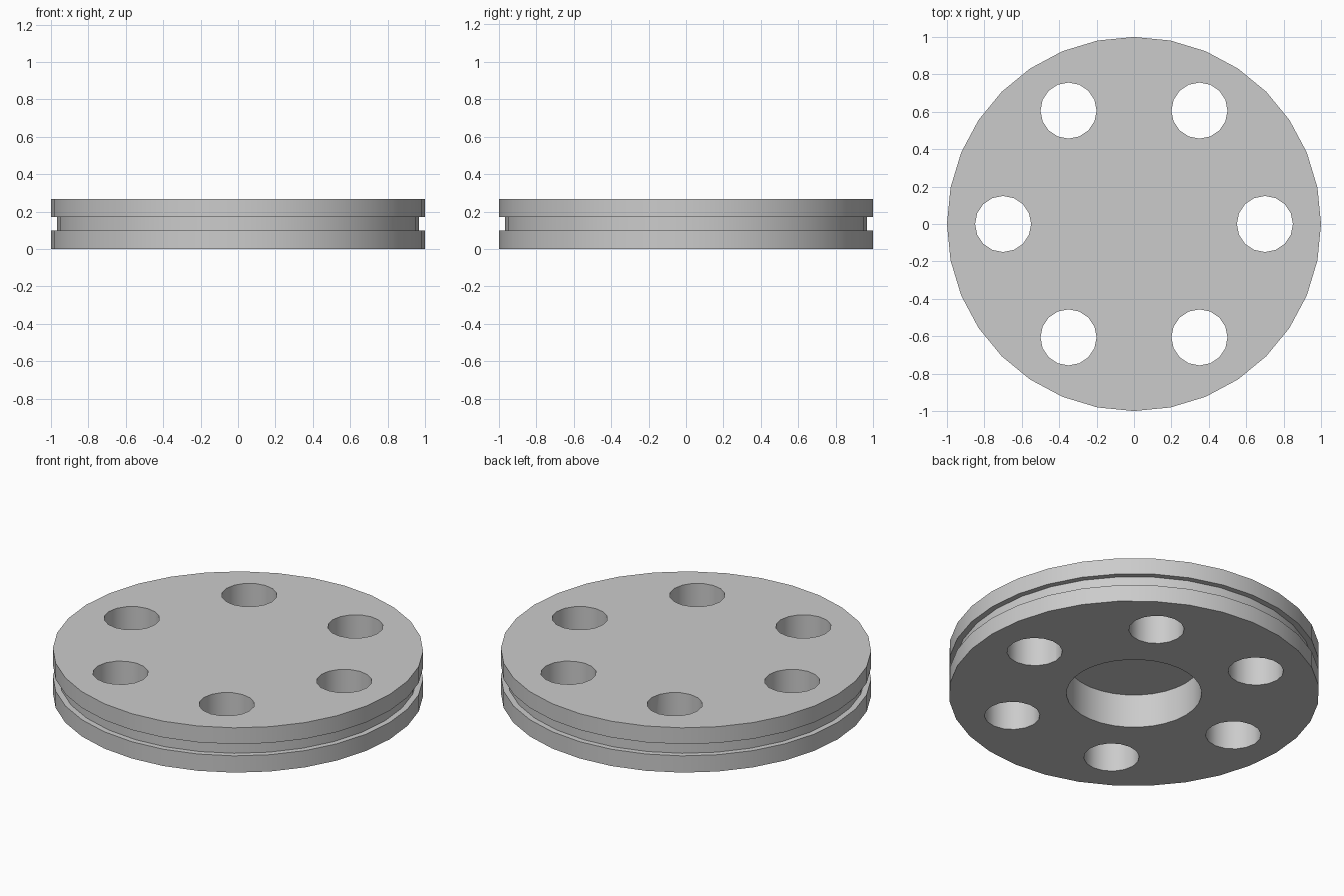
import bpy, math

cube = bpy.data.objects.get("Cube")
if cube:
    bpy.data.objects.remove(cube, do_unlink=True)

HEIGHT = 0.267

grey = bpy.data.materials.new("light_grey")
grey.use_nodes = True
colour = (0.6, 0.6, 0.6, 1)
grey.diffuse_color = colour
grey.node_tree.nodes["Principled BSDF"].inputs["Base Color"].default_value = colour


def revolve(name, profile, sides):
    """Closed solid of revolution from (radius, height) points, capped at both ends."""
    verts, faces = [], []
    for radius, z in profile:
        for i in range(sides):
            a = math.tau * i / sides
            verts.append((radius * math.cos(a), radius * math.sin(a), z))
    for ring in range(len(profile) - 1):
        for i in range(sides):
            j = (i + 1) % sides
            low, high = ring * sides, (ring + 1) * sides
            faces.append((low + i, low + j, high + j, high + i))
    faces.append(tuple(reversed(range(sides))))
    faces.append(tuple(range(len(verts) - sides, len(verts))))
    mesh = bpy.data.meshes.new(name)
    mesh.from_pydata(verts, [], faces)
    mesh.materials.append(grey)
    obj = bpy.data.objects.new(name, mesh)
    bpy.context.collection.objects.link(obj)
    return obj


def cut(target, cutter):
    cutter.hide_render = True
    bpy.context.view_layer.objects.active = target
    mod = target.modifiers.new("cut", 'BOOLEAN')
    mod.operation = 'DIFFERENCE'
    mod.solver = 'EXACT'
    mod.object = cutter
    bpy.ops.object.modifier_apply(modifier=mod.name)
    bpy.data.objects.remove(cutter, do_unlink=True)


# Disc with a shallow groove around the rim
disc = revolve("grooved_disc", [
    (1, 0), (1, 0.1), (0.967, 0.1),
    (0.967, 0.17), (1, 0.17), (1, HEIGHT)], 32)

# Blind recess in the underside
cut(disc, revolve("recess_cutter", [(0.365, -0.1), (0.365, 0.2)], 32))

# Ring of six through holes
for k in range(6):
    angle = math.tau * k / 6
    hole = revolve("hole_cutter", [(0.15, -0.1), (0.15, HEIGHT + 0.1)], 16)
    hole.location = (0.7 * math.cos(angle), 0.7 * math.sin(angle), 0)
    cut(disc, hole)

# Smooth round walls with crisp rims
bpy.ops.object.select_all(action='DESELECT')
disc.select_set(True)
bpy.context.view_layer.objects.active = disc
bpy.ops.object.shade_smooth_by_angle(angle=math.radians(30))
